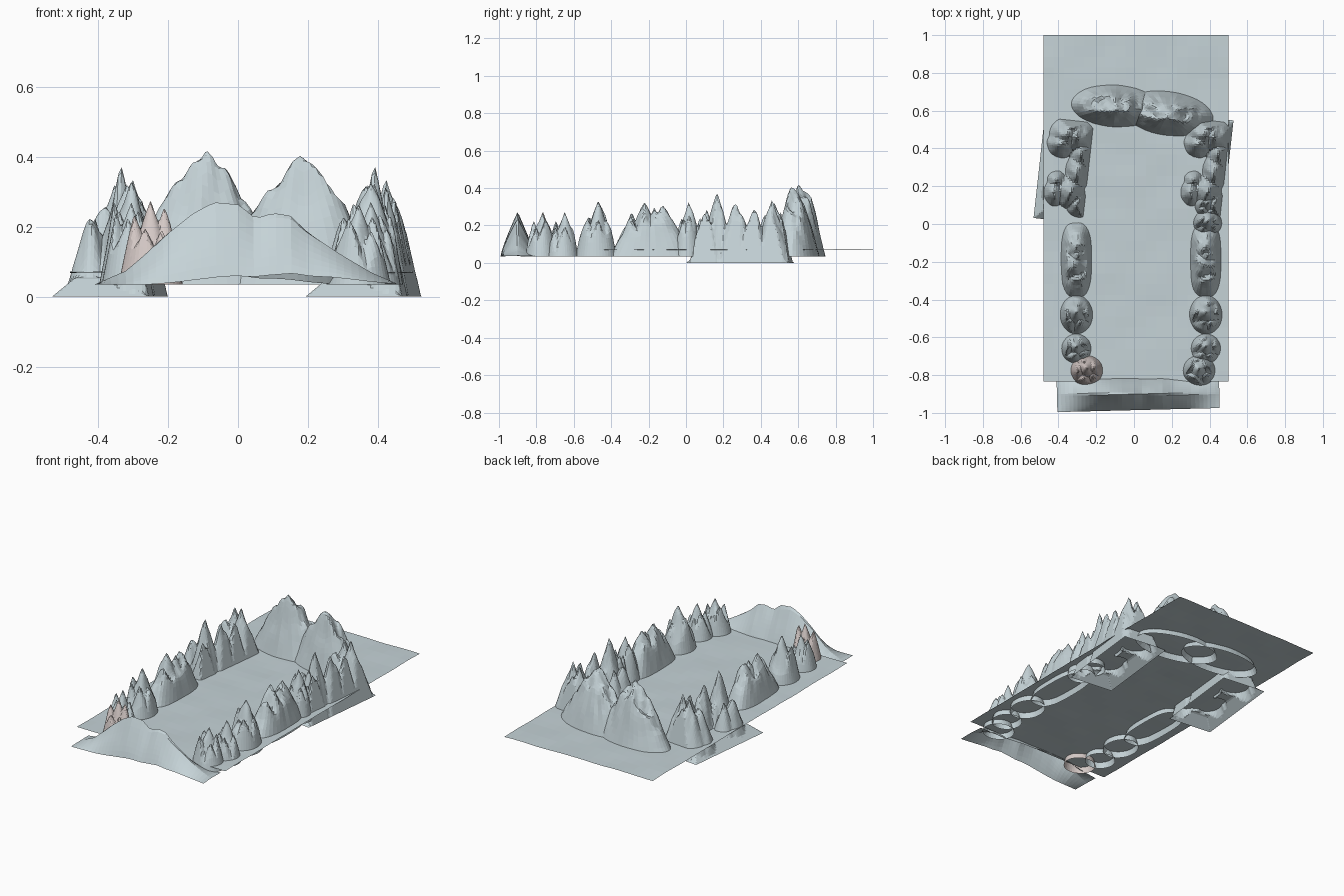
import bpy, math, random
from mathutils import noise, Vector

if "Cube" in bpy.data.objects:
    bpy.data.objects.remove(bpy.data.objects["Cube"])

random.seed(4)
BASE = 0.035


def material(name, rgb):
    m = bpy.data.materials.new(name)
    m.diffuse_color = (*rgb, 1)
    m.use_nodes = True
    m.node_tree.nodes["Principled BSDF"].inputs["Base Color"].default_value = m.diffuse_color
    return m


stone = material("blue_grey_stone", (0.56, 0.65, 0.68))
pink = material("pinkish_stone", (0.68, 0.60, 0.58))


def make(name, verts, faces, mat=stone):
    me = bpy.data.meshes.new(name)
    me.from_pydata(verts, [], faces)
    me.materials.append(mat)
    ob = bpy.data.objects.new(name, me)
    bpy.context.collection.objects.link(ob)
    return ob


def rough(x, y, amount, scale=14):
    return amount * noise.noise(Vector((x * scale, y * scale, 2.3)))


def grid(name, w, h, nx, ny, cx, cy, angle, height):
    """Rectangular sheet displaced by height(x, y, distance to edge)."""
    c, s = math.cos(angle), math.sin(angle)
    verts = []
    for j in range(ny + 1):
        for i in range(nx + 1):
            u, v = w * (i / nx - .5), h * (j / ny - .5)
            x, y = cx + c * u - s * v, cy + s * u + c * v
            edge = min(w / 2 - abs(u), h / 2 - abs(v))
            verts.append((x, y, height(x, y, edge)))
    r = nx + 1
    faces = [(j * r + i, j * r + i + 1, (j + 1) * r + i + 1, (j + 1) * r + i)
             for j in range(ny) for i in range(nx)]
    return make(name, verts, faces)


def rock(name, cx, cy, rx, ry, peaks, slope=2.6, power=2, env=2.3, turn=0,
         mat=stone, segs=40, rings=16):
    """Open-bottomed rock: oval footprint, jagged peaks (dx, dy, top z)."""
    top = max(p[2] for p in peaks) - BASE
    c, s = math.cos(turn), math.sin(turn)
    verts = []
    for k in range(rings):
        t = 1 - k / rings
        for i in range(segs):
            a = 2 * math.pi * i / segs
            ca, sa = math.cos(a), math.sin(a)
            q = (abs(ca) ** power + abs(sa) ** power) ** (-1 / power)
            u, v = rx * t * q * ca, ry * t * q * sa
            verts.append((u, v, t))
    verts.append((0, 0, 0))
    out = []
    for u, v, t in verts:
        x, y = cx + c * u - s * v, cy + s * u + c * v
        z = max(p[2] - BASE - slope * math.hypot(u - p[0], v - p[1]) for p in peaks)
        z = max(0, min(z, env * top * (1 - t)))
        z *= 1 + rough(x, y, 0.18, 25) * min(1, t * 3)
        out.append((x, y, BASE + z))
    faces = []
    for k in range(rings - 1):
        for i in range(segs):
            n = (i + 1) % segs
            faces.append((k * segs + i, k * segs + n, (k + 1) * segs + n, (k + 1) * segs + i))
    o = (rings - 1) * segs
    faces += [(o + i, o + (i + 1) % segs, len(out) - 1) for i in range(segs)]
    return make(name, out, faces, mat)


# valley floor
grid("valley_floor", 0.98, 1.835, 18, 32, 0.01, 0.0825, 0,
     lambda x, y, e: 0.07 + rough(x, y, 0.004, 6))

# two large mountains at the back
for name, cx, cy, rx, ry, px, turn in (("back_mountain_left", -0.10, 0.625, 0.25, 0.12, 0.01, -0.06),
                                       ("back_mountain_right", 0.18, 0.585, 0.26, 0.125, 0.0, -0.14)):
    ob = rock(name, cx, cy, rx, ry, [(px, -0.02, 0.415)], slope=1.3, env=1.25, turn=turn)

# long low ridge closing the front
PROFILE = [(-.41, .035), (-.32, .075), (-.27, .12), (-.2, .19), (-.13, .245), (-.07, .275), (0, .265),
           (.05, .225), (.1, .243), (.15, .238), (.2, .19), (.3, .12), (.38, .07), (.46, .035)]


def ridge_height(x, y, edge):
    z = BASE
    for (x0, z0), (x1, z1) in zip(PROFILE, PROFILE[1:]):
        if x0 <= x <= x1:
            z = z0 + (z1 - z0) * (x - x0) / (x1 - x0)
    across = max(0, 1 - abs(y + 0.90) / 0.092)
    return BASE + max(0, z - BASE) * across ** 0.85 * (1 + rough(x, y, .15) * (1 - across))


grid("front_ridge", 0.86, 0.17, 40, 16, 0.022, -0.90, 0.025, ridge_height)

# matching side terrain sheets with clustered peaks: x, y, top z, rx, ry
PEAKS = [(-.335, .17, .37, .09, .11), (-.42, .17, .25, .075, .10), (-.41, .23, .22, .07, .07),
         (-.29, .10, .32, .085, .08), (-.30, .27, .33, .075, .13), (-.28, .36, .29, .075, .11),
         (-.35, .47, .33, .12, .12), (-.30, .46, .33, .12, .11), (-.38, .43, .29, .10, .10),
         (-.33, .51, .27, .12, .09)]


def side_height(shift):
    def height(x, y, edge):
        x -= shift
        flare = 0.055 * min(1, edge / 0.06)
        z = max(h * max(0, 1 - math.hypot((x - px) / rx, (y - py) / ry)) ** 0.9
                for px, py, h, rx, ry in PEAKS)
        z *= 1 + rough(x, y, 0.16, 30)
        return max(0, max(flare, min(z, flare + edge * 4)))
    return height


for name, shift in (("side_terrain_left", 0), ("side_terrain_right", 0.725)):
    grid(name, 0.275, 0.55, 30, 60, -0.365 + shift, 0.29, -0.11, side_height(shift))


# rows of jagged rocks along both sides
def spikes(r, top, n=5):
    pts = [(0, 0.01, top)]
    for i in range(n):
        a = 2 * math.pi * (i + random.random() * .6) / n
        d = r * random.uniform(.42, .58)
        pts.append((d * math.cos(a), d * math.sin(a), top * random.uniform(.68, .93)))
    return pts


RIDGE = [(0, -.17, .21), (.01, -.11, .275), (-.01, -.03, .32), (.01, .02, .29),
         (0, .07, .315), (-.01, .12, .26), (0, .17, .19)]
for side, x, end_x in (("left", -0.305, -0.25), ("right", 0.38, 0.345)):
    rock("long_rock_" + side, x, -0.19, 0.088, 0.215, RIDGE, slope=2.0, power=3, env=1.5)
    rock("middle_rock_" + side, x, -0.48, 0.092, 0.11, spikes(.1, .33), env=1.8)
    rock("small_rock_" + side, x, -0.66, 0.085, 0.085, spikes(.085, .265), env=1.8)
    rock("end_rock_" + side, end_x, -0.775, 0.092, 0.085, spikes(.09, .275), env=1.8,
         mat=pink if side == "left" else stone)
rock("gap_rock_right", 0.39, 0.005, 0.08, 0.075, spikes(.075, .33), slope=3.2, env=1.8)
rock("corner_rock_right", 0.39, 0.10, 0.075, 0.07, spikes(.07, .28), slope=3, env=1.8)
